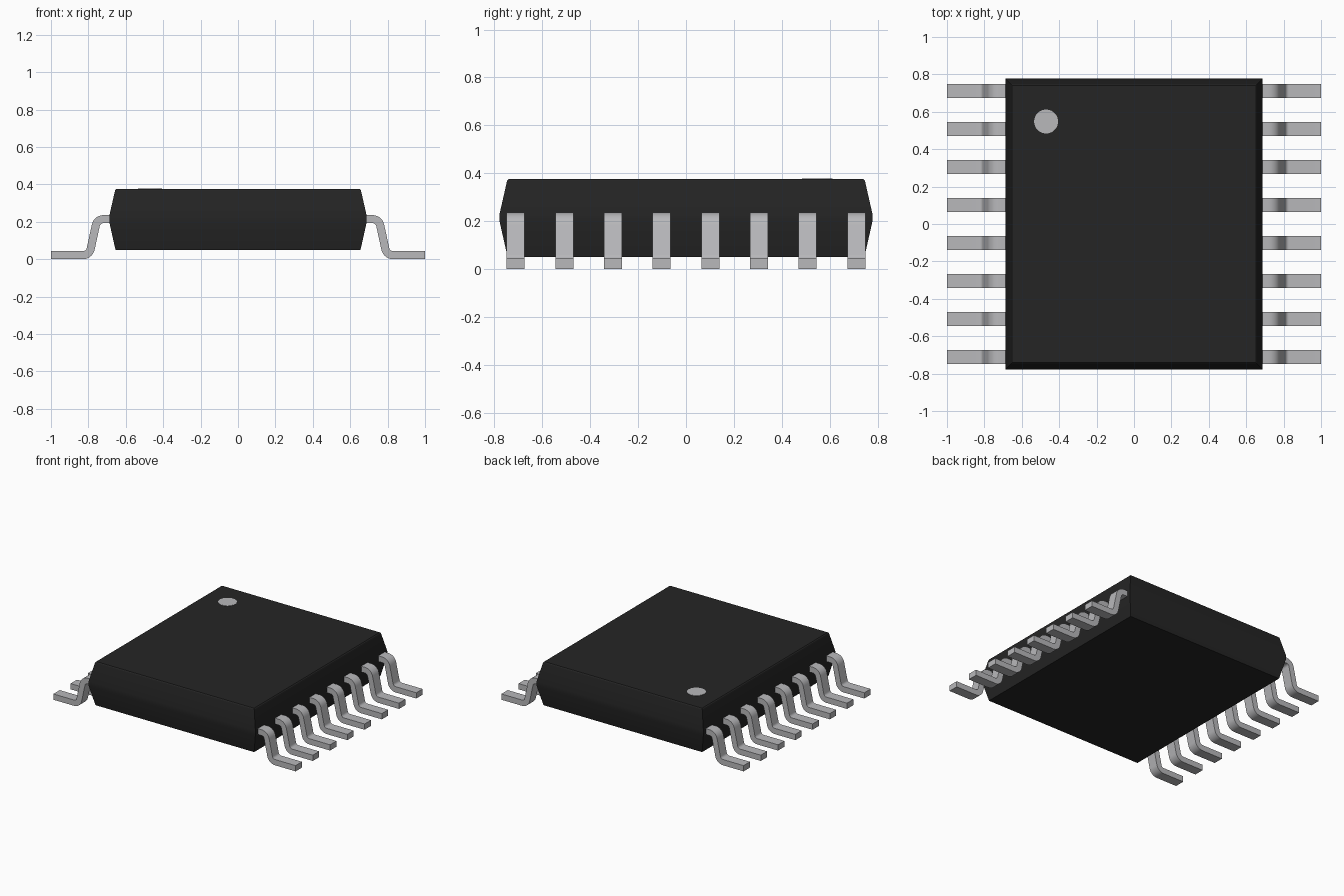
import bpy, bmesh, math
from mathutils import Vector

if "Cube" in bpy.data.objects:
    bpy.data.objects.remove(bpy.data.objects["Cube"])


def material(name, rgb):
    m = bpy.data.materials.new(name)
    m.diffuse_color = (*rgb, 1.0)
    m.use_nodes = True
    m.node_tree.nodes["Principled BSDF"].inputs["Base Color"].default_value = m.diffuse_color
    return m


BLACK = material("black plastic", (0.018, 0.018, 0.018))
SILVER = material("silver metal", (0.48, 0.48, 0.495))


def make_object(name, bm, mat):
    bmesh.ops.recalc_face_normals(bm, faces=bm.faces)
    me = bpy.data.meshes.new(name)
    bm.to_mesh(me)
    bm.free()
    me.materials.append(mat)
    ob = bpy.data.objects.new(name, me)
    bpy.context.collection.objects.link(ob)
    bpy.ops.object.select_all(action='DESELECT')
    ob.select_set(True)
    bpy.context.view_layer.objects.active = ob
    bpy.ops.object.shade_smooth_by_angle(angle=math.radians(30))
    return ob


# Package body: stacked rectangles (half x, half y, z)
bm = bmesh.new()
levels = [(0.655, 0.745, 0.05), (0.688, 0.778, 0.197), (0.688, 0.778, 0.232),
          (0.657, 0.747, 0.369), (0.651, 0.741, 0.375)]
rings = [[bm.verts.new((sx * hx, sy * hy, z))
          for sx, sy in ((-1, -1), (1, -1), (1, 1), (-1, 1))] for hx, hy, z in levels]
for a, b in zip(rings, rings[1:]):
    for i in range(4):
        j = (i + 1) % 4
        bm.faces.new((a[i], a[j], b[j], b[i]))
bm.faces.new(rings[0])
bm.faces.new(rings[-1])
make_object("package_body", bm, BLACK)

# Orientation dot: thin disc on the top
bm = bmesh.new()
bmesh.ops.create_cone(bm, cap_ends=True, segments=48, radius1=0.064, radius2=0.064, depth=0.006)
bmesh.ops.translate(bm, verts=bm.verts, vec=(-0.47, 0.548, 0.374))
make_object("pin_one_dot", bm, SILVER)


def fillet(prev, corner, nxt, radius, steps=7):
    """Arc points and normals rounding a path corner."""
    d1, d2 = (corner - prev).normalized(), (nxt - corner).normalized()
    turn = d1.angle_signed(d2)
    ang = abs(turn)
    side = 1 if d1.x * d2.y - d1.y * d2.x > 0 else -1
    start = corner - d1 * radius * math.tan(ang / 2)
    n1 = Vector((-d1.y, d1.x))
    centre = start + n1 * side * radius
    out = []
    for k in range(steps + 1):
        t = side * ang * k / steps
        n = Vector((n1.x * math.cos(t) - n1.y * math.sin(t),
                    n1.x * math.sin(t) + n1.y * math.cos(t)))
        out.append((centre - n * side * radius, n))
    return out


# Gull-wing lead centre line in x-z, from inside the body to the toe
p = [Vector(v) for v in ((0.66, 0.214), (0.753, 0.214), (0.795, 0.0215), (1.0, 0.0215))]
up = Vector((0, 1))
path = [(p[0], up)] + fillet(p[0], p[1], p[2], 0.042) + fillet(p[1], p[2], p[3], 0.042) + [(p[3], up)]
HALF_T, HALF_W, PITCH = 0.0215, 0.0375, 0.2033


def add_lead(bm, side, y):
    secs = []
    for c, n in path:
        secs.append([bm.verts.new((side * (c.x + n.x * s), y + w, c.y + n.y * s))
                     for s, w in ((-HALF_T, -HALF_W), (HALF_T, -HALF_W),
                                  (HALF_T, HALF_W), (-HALF_T, HALF_W))])
    for a, b in zip(secs, secs[1:]):
        for i in range(4):
            j = (i + 1) % 4
            bm.faces.new((a[i], a[j], b[j], b[i]))
    bm.faces.new(secs[0])
    bm.faces.new(secs[-1])


# Eight leads on each side
for side, label in ((-1, "left"), (1, "right")):
    for i in range(8):
        bm = bmesh.new()
        add_lead(bm, side, (i - 3.5) * PITCH)
        make_object(f"{label}_lead_{i + 1}", bm, SILVER)
